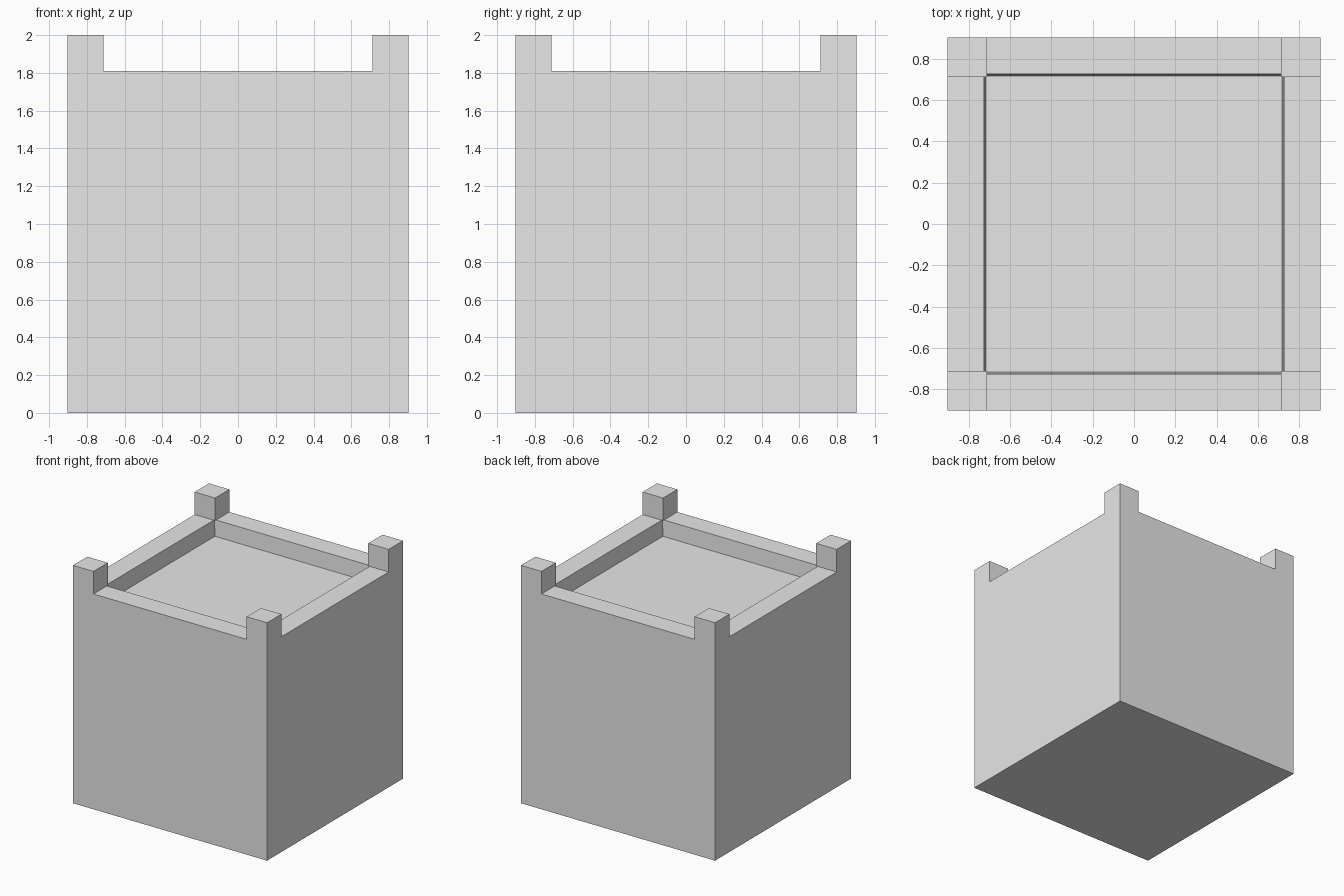
import bpy
import bmesh
from mathutils import Vector

if "Cube" in bpy.data.objects:
    bpy.data.objects.remove(bpy.data.objects["Cube"], do_unlink=True)

HALF, RIM, TOP = 0.9025, 1.81, 2.0
POST = 0.19
WALL, DEPTH, DRAFT = 0.177, 0.135, 0.008

grey = bpy.data.materials.new("plain_grey")
grey.use_nodes = True
colour = (0.8, 0.8, 0.8, 1.0)
grey.diffuse_color = colour
grey.node_tree.nodes["Principled BSDF"].inputs["Base Color"].default_value = colour


def new_box(bm, centre, size):
    verts = bmesh.ops.create_cube(bm, size=1.0)["verts"]
    for v in verts:
        v.co = Vector(centre) + v.co * Vector(size)


def finish(bm, name):
    mesh = bpy.data.meshes.new(name)
    bm.to_mesh(mesh)
    bm.free()
    mesh.materials.append(grey)
    obj = bpy.data.objects.new(name, mesh)
    bpy.context.collection.objects.link(obj)
    return obj


# Box body with a shallow, slightly tapered tray sunk into its top
bm = bmesh.new()
new_box(bm, (0, 0, RIM / 2), Vector((2 * HALF, 2 * HALF, RIM)))
bm.normal_update()
lid = max(bm.faces, key=lambda f: f.calc_center_median().z)
bmesh.ops.inset_region(bm, faces=[lid], thickness=WALL, use_even_offset=True)
bmesh.ops.inset_region(bm, faces=[lid], thickness=DRAFT, use_even_offset=True)
for v in lid.verts:
    v.co.z = RIM - DEPTH
finish(bm, "box_body")

# Square stacking posts on the four corners
for side, sx in (("right", -1), ("left", 1)):
    for end, sy in (("front", -1), ("back", 1)):
        bm = bmesh.new()
        offset = HALF - POST / 2
        new_box(bm, (sx * offset, sy * offset, (RIM + TOP) / 2),
                (POST, POST, TOP - RIM))
        finish(bm, f"corner_post_{end}_{side}")
